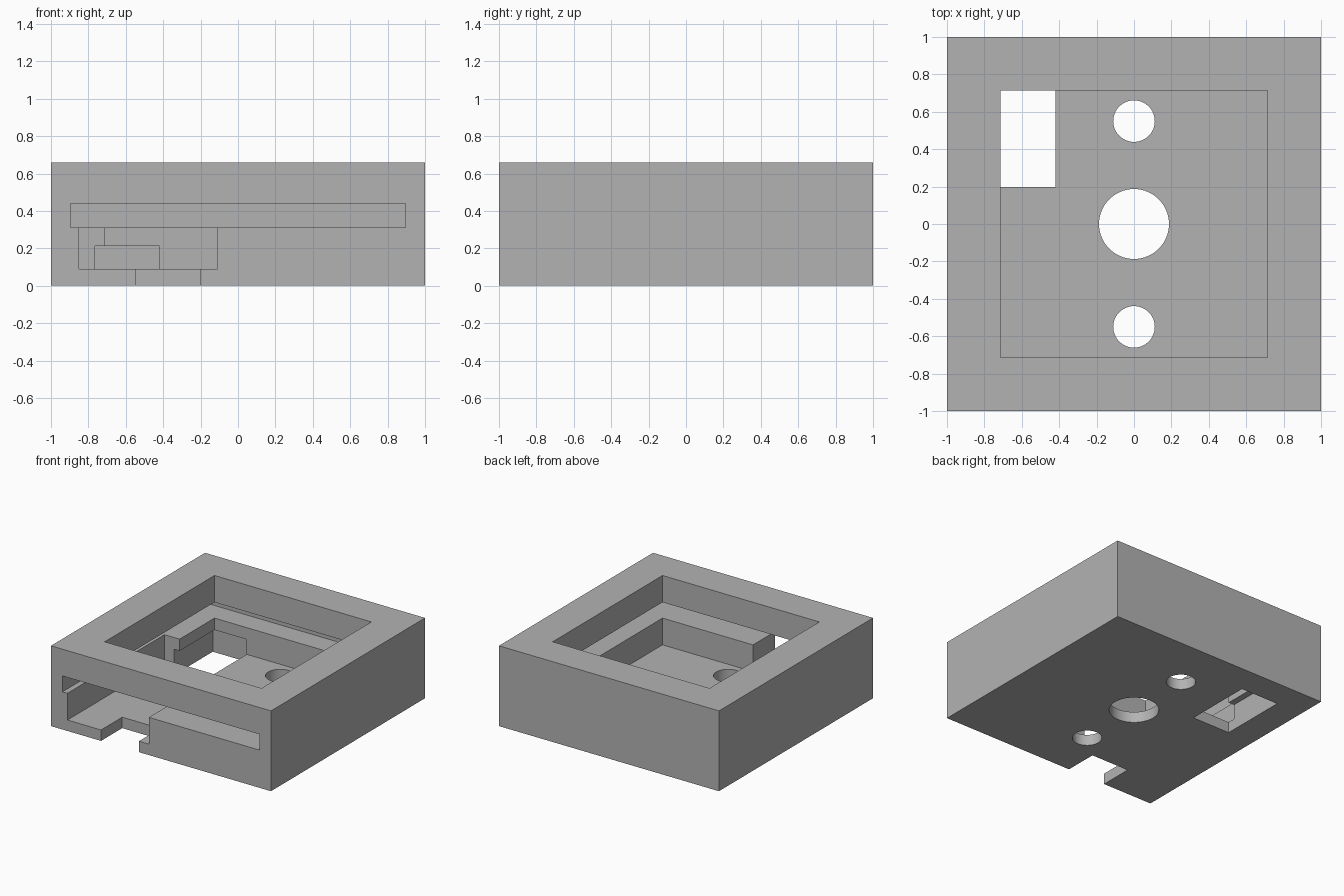
import bpy
import math

default = bpy.data.objects.get("Cube")
if default:
    bpy.data.objects.remove(default, do_unlink=True)

grey = bpy.data.materials.new("plain grey")
grey.use_nodes = True
colour = (0.45, 0.45, 0.45, 1)
grey.diffuse_color = colour
grey.node_tree.nodes["Principled BSDF"].inputs["Base Color"].default_value = colour

HEIGHT = 0.66
FLOOR = 0.09       # floor thickness
SLOT_Z = 0.31      # underside of the plate slot
WINDOW = 0.713     # half width of the window and pocket
SLOT = 0.895       # half width of the plate slot
OUT = 1.2          # overshoot past the outer faces


def box(name, x, y, z):
    """Box from (min, max) pairs along each axis."""
    spans = (x, y, z)
    bpy.ops.mesh.primitive_cube_add(size=1, location=[sum(s) / 2 for s in spans])
    obj = bpy.context.object
    obj.name = name
    obj.scale = [s[1] - s[0] for s in spans]
    bpy.ops.object.transform_apply(location=True, rotation=False, scale=True)
    obj.data.materials.append(grey)
    return obj


def drill(name, y, radius):
    """Vertical round cutter through the floor."""
    bpy.ops.mesh.primitive_cylinder_add(vertices=64, radius=radius, depth=0.4,
                                        location=(0, y, 0))
    obj = bpy.context.object
    obj.name = name
    obj.data.materials.append(grey)
    return obj


housing = box("housing", (-1, 1), (-1, 1), (0, HEIGHT))

cutters = [
    # square window down to the pocket floor
    box("window_cutter", (-WINDOW, WINDOW), (-WINDOW, WINDOW), (FLOOR, 1)),
    # wide plate slot open at the front
    box("slot_cutter", (-SLOT, SLOT), (-OUT, SLOT), (SLOT_Z, 0.44)),
    # side channel open at the front
    box("channel_cutter", (-0.85, -0.11), (-OUT, 0.26), (FLOOR, 0.35)),
    # cable notch in the front of the floor
    box("notch_cutter", (-0.545, -0.2), (-OUT, -0.725), (-0.2, 0.15)),
    # rectangular opening in the floor, undercutting the pocket walls
    box("opening_cutter", (-0.765, -0.42), (0.197, 0.765), (-0.2, 0.213)),
    # round floor holes
    drill("centre_hole_cutter", 0, 0.187),
    drill("front_hole_cutter", -0.55, 0.111),
    drill("back_hole_cutter", 0.55, 0.111),
]

# carve each cutter out of the housing
bpy.ops.object.select_all(action="DESELECT")
housing.select_set(True)
bpy.context.view_layer.objects.active = housing
for cutter in cutters:
    cutter.hide_render = True
    mod = housing.modifiers.new(cutter.name, "BOOLEAN")
    mod.operation = "DIFFERENCE"
    mod.solver = "EXACT"
    mod.object = cutter
    bpy.ops.object.modifier_apply(modifier=mod.name)
    bpy.data.objects.remove(cutter, do_unlink=True)

bpy.ops.object.shade_smooth_by_angle(angle=math.radians(30))
